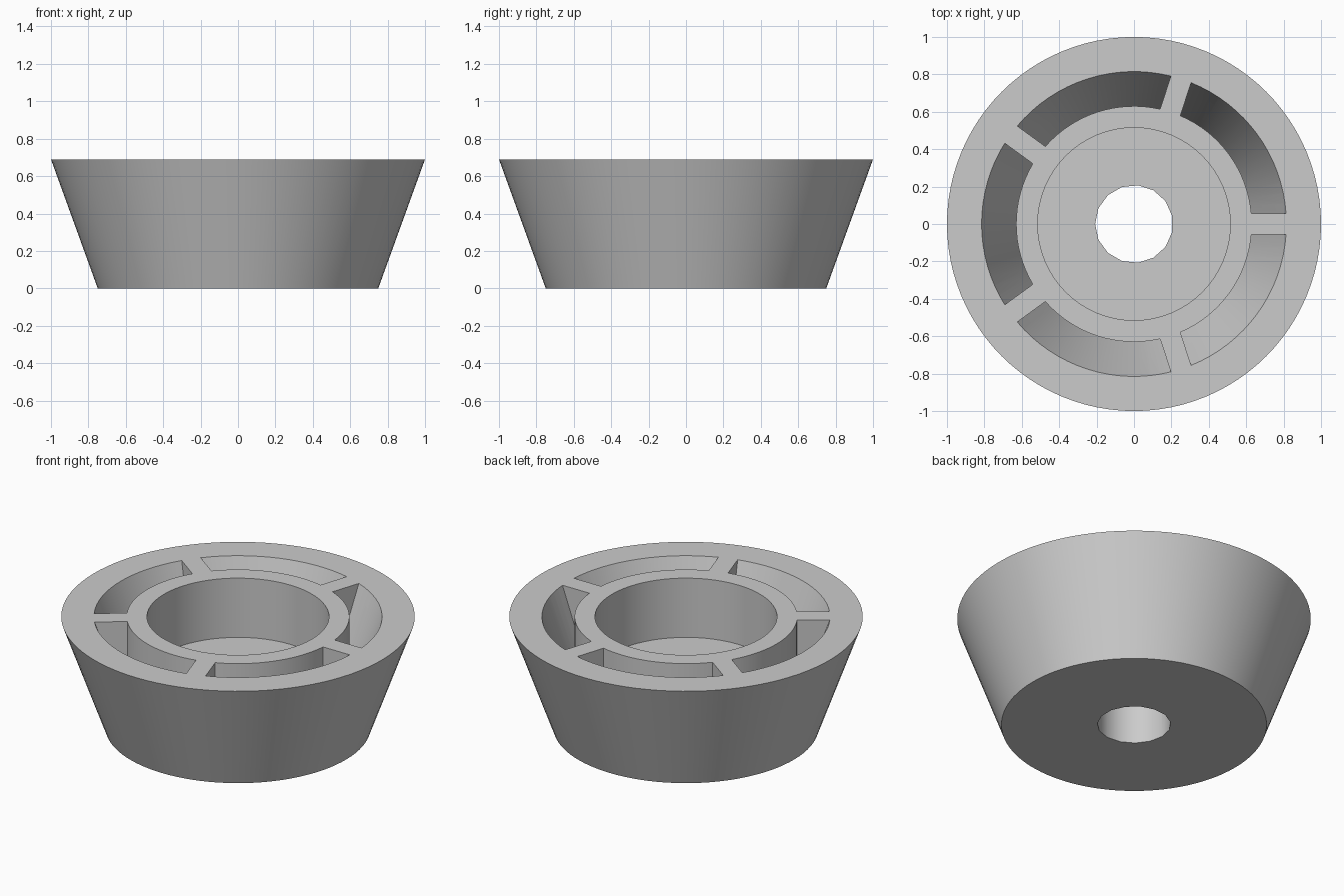
import bpy
import bmesh
from math import asin, cos, sin, radians, pi

HEIGHT = 0.69
SLOPE = 0.25 / HEIGHT      # outward lean of the side
SLOTS = 5
RIB = 0.057                # half the rib thickness

cube = bpy.data.objects.get("Cube")
if cube:
    bpy.data.objects.remove(cube)

grey = bpy.data.materials.new("grey rubber")
grey.use_nodes = True
grey.diffuse_color = (0.6, 0.6, 0.6, 1)
grey.node_tree.nodes["Principled BSDF"].inputs["Base Color"].default_value = (0.6, 0.6, 0.6, 1)


def finish(name, bm):
    bmesh.ops.recalc_face_normals(bm, faces=bm.faces)
    mesh = bpy.data.meshes.new(name)
    bm.to_mesh(mesh)
    bm.free()
    mesh.materials.append(grey)
    obj = bpy.data.objects.new(name, mesh)
    bpy.context.collection.objects.link(obj)
    return obj


def frustum(name, r_low, r_high, z_low, z_high, sides, turn=0.0):
    """Closed round solid between two heights."""
    bm = bmesh.new()
    rings = []
    for r, z in ((r_low, z_low), (r_high, z_high)):
        angles = [turn + 2 * pi * i / sides for i in range(sides)]
        rings.append([bm.verts.new((r * cos(a), r * sin(a), z)) for a in angles])
    low, high = rings
    for i in range(sides):
        j = (i + 1) % sides
        bm.faces.new((low[i], low[j], high[j], high[i]))
    bm.faces.new(low)
    bm.faces.new(high)
    return finish(name, bm)


def pocket(name, centre, steps=16):
    """Wedge-shaped arc with ends parallel to the ribs."""
    inner, outer, over = 0.63, 0.815, 0.1
    profile = ((inner, HEIGHT - (outer - inner) / SLOPE),
               (outer + over * SLOPE, HEIGHT + over),
               (inner, HEIGHT + over))
    bm = bmesh.new()
    rows = []
    for i in range(steps + 1):
        row = []
        for r, z in profile:
            a = centre + (2 * i / steps - 1) * (pi / SLOTS - asin(RIB / r))
            row.append(bm.verts.new((r * cos(a), r * sin(a), z)))
        rows.append(row)
    for a, b in zip(rows, rows[1:]):
        for k in range(3):
            n = (k + 1) % 3
            bm.faces.new((a[k], a[n], b[n], b[k]))
    bm.faces.new(rows[0])
    bm.faces.new(rows[-1])
    return finish(name, bm)


# Tapered body, then the recess, the screw hole and the ring of pockets
body = frustum("tapered_foot", 0.75, 1.0, 0, HEIGHT, 96)
cutters = [frustum("recess_cutter", 0.515, 0.515, 0.32, HEIGHT + 0.1, 64),
           frustum("hole_cutter", 0.208, 0.208, -0.1, 0.5, 15, pi)]
cutters += [pocket(f"pocket_cutter_{i + 1}", (2 * i + 1) * pi / SLOTS) for i in range(SLOTS)]

for cutter in cutters:
    cut = body.modifiers.new(cutter.name, "BOOLEAN")
    cut.operation = "DIFFERENCE"
    cut.solver = "EXACT"
    cut.object = cutter

# Bake the cuts and drop the helpers
graph = bpy.context.evaluated_depsgraph_get()
baked = bpy.data.meshes.new_from_object(body.evaluated_get(graph))
body.modifiers.clear()
body.data = baked
for cutter in cutters:
    bpy.data.objects.remove(cutter)

bpy.ops.object.select_all(action="DESELECT")
body.select_set(True)
bpy.context.view_layer.objects.active = body
bpy.ops.object.shade_smooth_by_angle(angle=radians(30))
